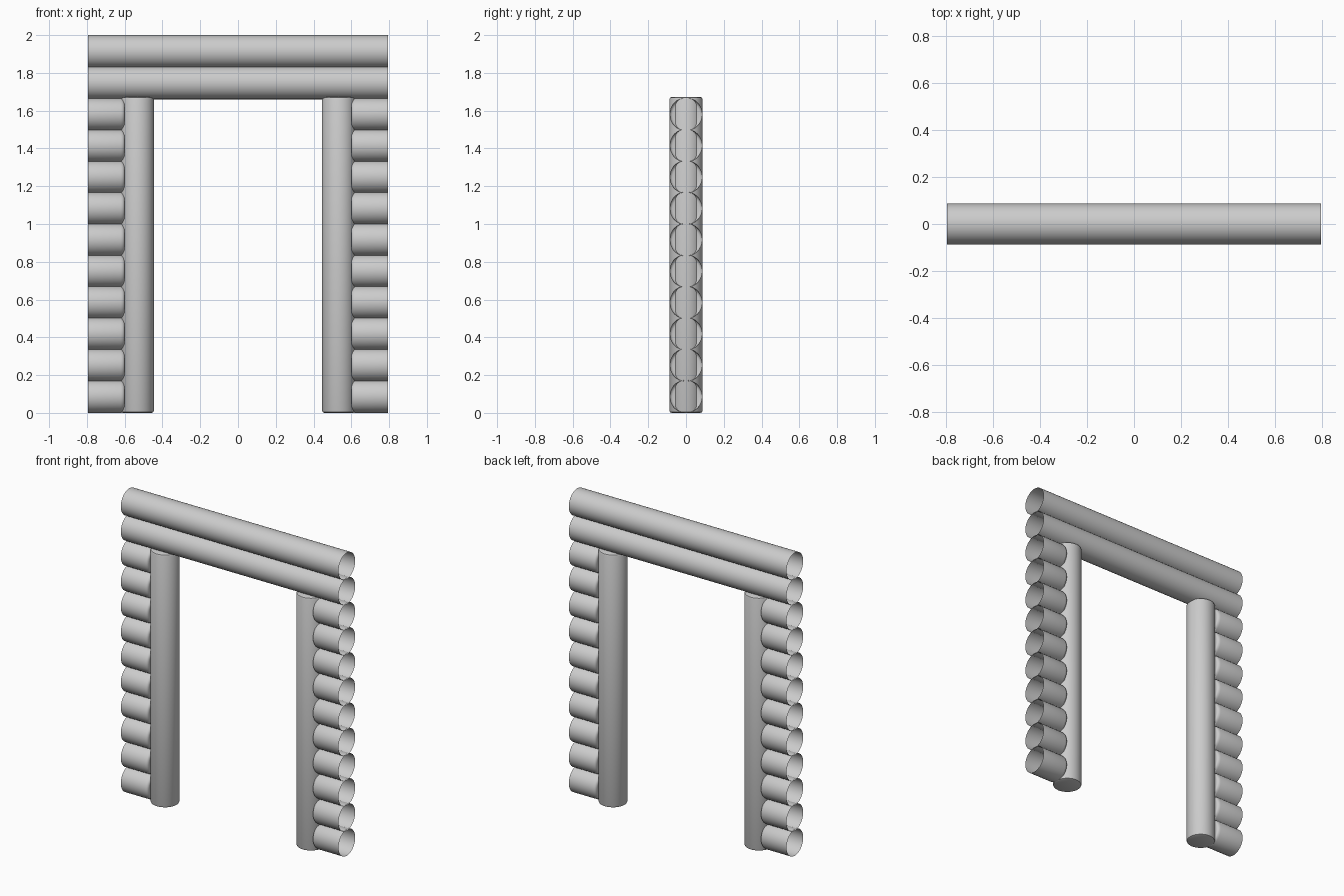
import bpy, bmesh, math

if "Cube" in bpy.data.objects:
    bpy.data.objects.remove(bpy.data.objects["Cube"])

SEG = 32
R = 0.087
PITCH = (2 - 2 * R) / 11


def tube(name, profile, axis, loc, cap_start=False, cap_end=False):
    """Sweep (position, radius) rings along the x or z axis, with optional end caps."""
    bm = bmesh.new()
    rings = []
    for t, r in profile:
        ring = []
        for i in range(SEG):
            a = 2 * math.pi * i / SEG
            c, s = r * math.cos(a), r * math.sin(a)
            ring.append(bm.verts.new((t, c, s) if axis == 'x' else (c, s, t)))
        rings.append(ring)
    for a, b in zip(rings, rings[1:]):
        for i in range(SEG):
            j = (i + 1) % SEG
            bm.faces.new((a[i], a[j], b[j], b[i]))
    if cap_start:
        bm.faces.new(rings[0][::-1])
    if cap_end:
        bm.faces.new(rings[-1])
    if profile[0][0] > profile[-1][0]:
        bmesh.ops.reverse_faces(bm, faces=bm.faces[:])
    mesh = bpy.data.meshes.new(name)
    bm.to_mesh(mesh)
    bm.free()
    ob = bpy.data.objects.new(name, mesh)
    bpy.context.collection.objects.link(ob)
    ob.location = loc
    bpy.ops.object.select_all(action='DESELECT')
    ob.select_set(True)
    bpy.context.view_layer.objects.active = ob
    bpy.ops.object.shade_smooth_by_angle(angle=math.radians(40))
    return ob


# Two full-width, open-ended logs over the doorway
for k in (10, 11):
    tube(f"lintel_log_{k - 9}", [(-0.795, R), (0.795, R)], 'x', (0, 0, R + k * PITCH))

for side, s in (("left", -1), ("right", 1)):
    # Short wall logs: open outside, rounded end against the post
    prof = [(s * 0.795, R), (s * 0.62, R), (s * 0.609, 0.084),
            (s * 0.602, 0.078), (s * 0.6, 0.07)]
    for k in range(10):
        tube(f"{side}_wall_log_{k + 1}", prof, 'x', (0, 0, R + k * PITCH), cap_end=True)
    # Upright door post with softened rims
    p = 0.088
    tube(f"{side}_door_post",
         [(0, p - 0.012), (0.0035, p - 0.0035), (0.012, p),
          (1.66, p), (1.6685, p - 0.0035), (1.672, p - 0.012)],
         'z', (s * 0.533, 0, 0), True, True)
